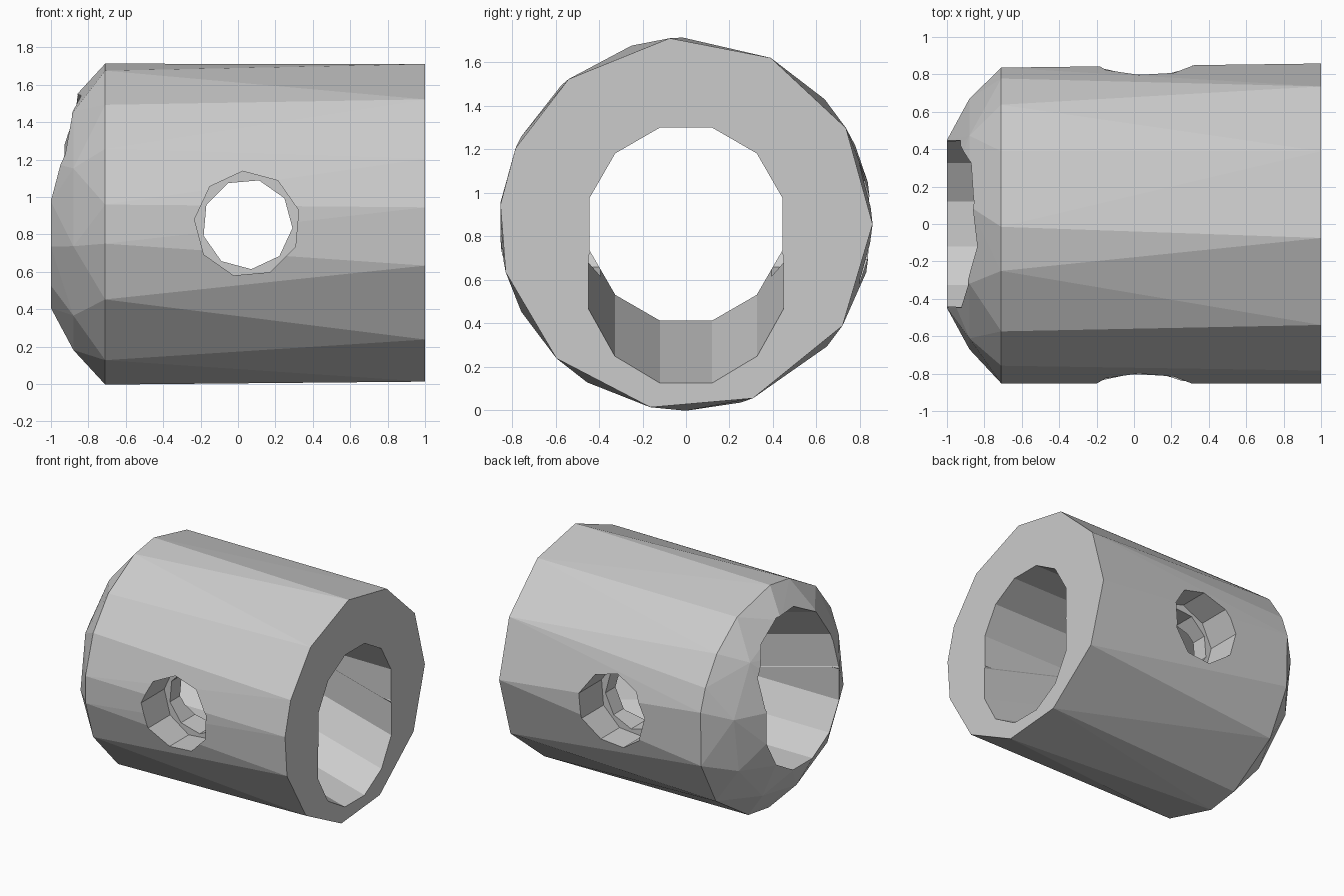
import bpy, bmesh
from math import radians, cos, sin, atan
from mathutils import Matrix, Vector

if "Cube" in bpy.data.objects:
    bpy.data.objects.remove(bpy.data.objects["Cube"])

CZ = 0.855          # height of the sleeve axis
R_OUT = 0.858


def ring(x, r, degs):
    return [Vector((x, r * cos(radians(a)), CZ + r * sin(radians(a)))) for a in degs]


def cutter(name, r, length, centre, rot, sides, phase):
    bm = bmesh.new()
    bmesh.ops.create_cone(bm, cap_ends=True, segments=sides, radius1=r, radius2=r, depth=length,
                          matrix=Matrix.Translation(centre) @ rot
                          @ Matrix.Rotation(radians(phase), 4, 'Z'))
    return make(name, bm)


def make(name, bm):
    bmesh.ops.recalc_face_normals(bm, faces=bm.faces)
    me = bpy.data.meshes.new(name)
    bm.to_mesh(me)
    bm.free()
    ob = bpy.data.objects.new(name, me)
    bpy.context.collection.objects.link(ob)
    return ob


# Faceted sleeve body: flat right end, shoulder ring, domed left end
bm = bmesh.new()
pts = ring(1, R_OUT, (0, 31, 63, 95, 129, 156, 174, 195, 226, 259, 291, 327))
pts += ring(-0.71, R_OUT, (13, 25, 42, 63, 91, 107, 132, 152, 173, 187, 208, 238, 270, 287, 319, 345))
pts += ring(-0.88, 0.68, [10 + 36 * i for i in range(10)])
pts += ring(-1, 0.465, [15 + 30 * i for i in range(12)])
for p in pts:
    bm.verts.new(p)
res = bmesh.ops.convex_hull(bm, input=bm.verts)
loose = [v for v in bm.verts if not v.link_faces]
bmesh.ops.delete(bm, geom=loose, context='VERTS')
sleeve = make("sleeve", bm)

# Straight bore, tilted bore, cross hole and its two counterbores
along_x = Matrix.Rotation(radians(90), 4, 'Y')
along_y = Matrix.Rotation(radians(90), 4, 'X')
tilt = Matrix.Rotation(radians(15), 4, 'Y')
mid = Vector((0, 0, CZ))
hole = Vector((0.05, 0, CZ))
cutters = [
    cutter("straight_bore", 0.46, 3, mid, along_x, 12, 15),
    cutter("tilted_bore", 0.463, 4, mid, tilt @ along_x, 12, 15),
    cutter("cross_hole", 0.242, 3, hole, along_y, 9, 25),
]
for s in (-1, 1):
    cutters.append(cutter("counterbore", 0.284, 1, hole + Vector((0, s * 1.07, 0)), along_y, 9, 5))

for c in cutters:
    c.hide_render = True
    m = sleeve.modifiers.new(c.name, 'BOOLEAN')
    m.operation = 'DIFFERENCE'
    m.solver = 'EXACT'
    m.object = c

# Bake the cuts and remove the helpers
dg = bpy.context.evaluated_depsgraph_get()
sleeve_mesh = bpy.data.meshes.new_from_object(sleeve.evaluated_get(dg))
sleeve.modifiers.clear()
sleeve.data = sleeve_mesh
for c in cutters:
    bpy.data.objects.remove(c)
